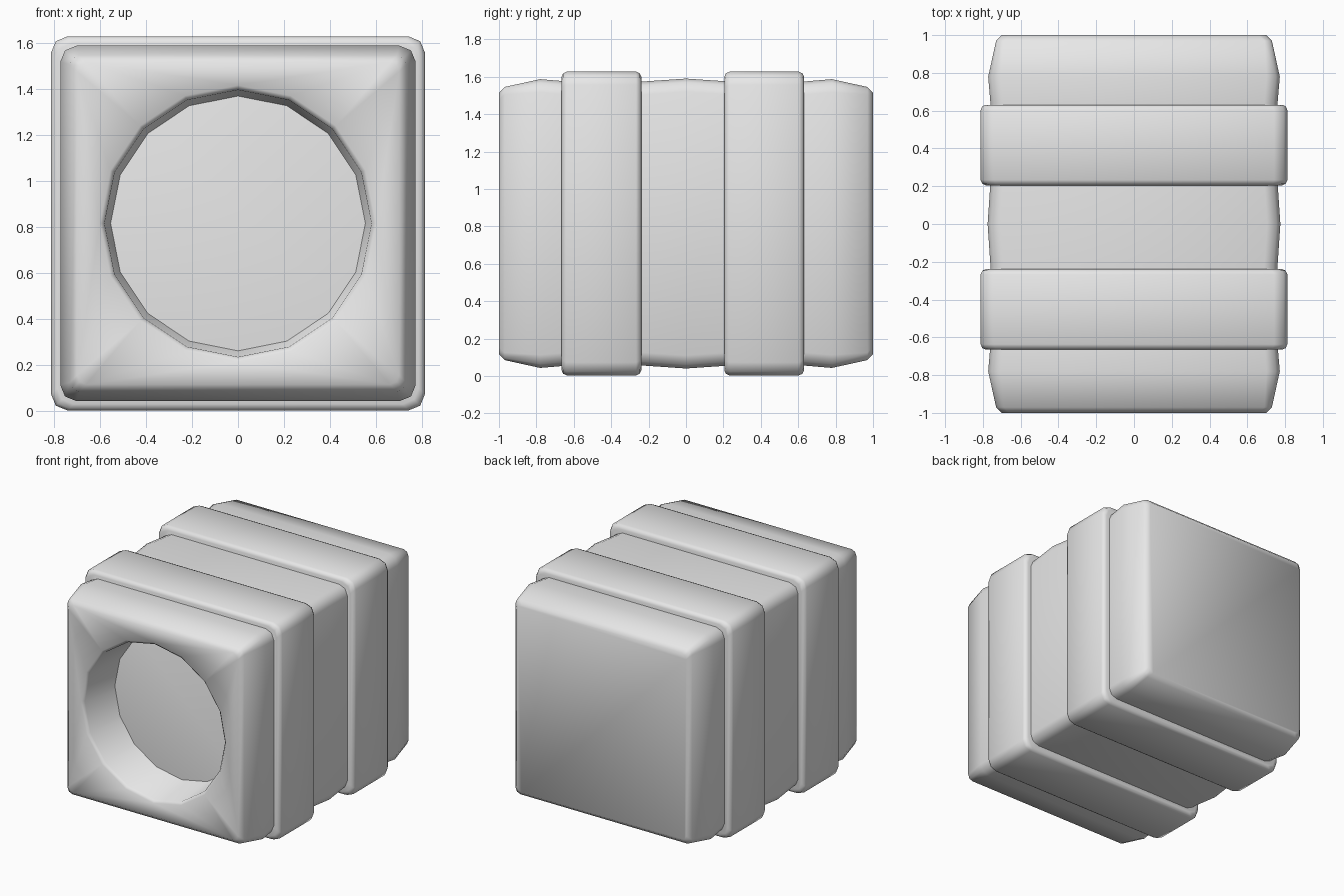
import bpy
import bmesh
from math import sin, cos, pi, radians

cube = bpy.data.objects.get("Cube")
if cube:
    bpy.data.objects.remove(cube, do_unlink=True)

MID_Z = 0.815

grey = bpy.data.materials.new("plain grey")
grey.use_nodes = True
grey.diffuse_color = (0.8, 0.8, 0.8, 1)
grey.node_tree.nodes["Principled BSDF"].inputs["Base Color"].default_value = (0.8, 0.8, 0.8, 1)


def square_ring(bm, y, half, radius):
    """Rounded square across the y axis, three points per corner."""
    ring = []
    for corner in range(4):
        turn = corner * pi / 2
        cx = (half - radius) * (1 if corner in (0, 3) else -1)
        cz = (half - radius) * (1 if corner in (0, 1) else -1)
        for step in range(3):
            a = turn + step * pi / 4
            ring.append(bm.verts.new((cx + radius * cos(a), y, MID_Z + cz + radius * sin(a))))
    return ring


def round_ring(bm, y, radius, sides=16):
    angles = [2 * pi * i / sides for i in range(sides)]
    return [bm.verts.new((radius * cos(a), y, MID_Z + radius * sin(a))) for a in angles]


def loft(bm, rings):
    for a, b in zip(rings, rings[1:]):
        for i in range(len(a)):
            j = (i + 1) % len(a)
            bm.faces.new((a[i], a[j], b[j], b[i]))


def ring_edges(bm, ring):
    return [bm.edges.get((v, ring[i - 1])) for i, v in enumerate(ring)]


def finish(bm, name):
    bmesh.ops.recalc_face_normals(bm, faces=bm.faces)
    mesh = bpy.data.meshes.new(name)
    bm.to_mesh(mesh)
    bm.free()
    mesh.materials.append(grey)
    obj = bpy.data.objects.new(name, mesh)
    bpy.context.collection.objects.link(obj)
    bpy.ops.object.select_all(action='DESELECT')
    obj.select_set(True)
    bpy.context.view_layer.objects.active = obj
    bpy.ops.object.shade_smooth_by_angle(angle=radians(60))


# Body: softly bulging square block with a tapered round bore in the front
half_profile = [(1.0, 0.70), (0.97, 0.73), (0.78, 0.772), (0.64, 0.76), (0.22, 0.76)]
profile = [(-y, h) for y, h in half_profile] + [(0, 0.775)] + half_profile[::-1]
bm = bmesh.new()
outer = [square_ring(bm, y, h, 0.07 if abs(y) < 0.9 else 0.04) for y, h in profile]
loft(bm, outer)
bm.faces.new(outer[-1])
bore = [round_ring(bm, y, r) for y, r in [(-1.0, 0.6), (-0.98, 0.58), (0.5, 0.455)]]
loft(bm, bore)
bm.faces.new(bore[-1])
rim = ring_edges(bm, outer[0]) + ring_edges(bm, bore[0])
bmesh.ops.triangle_fill(bm, edges=rim, use_beauty=True)
finish(bm, "body")

# Two raised bands around the body
for name, centre in (("front_band", -0.452), ("back_band", 0.418)):
    bm = bmesh.new()
    sections = [(-0.213, 0.785), (-0.205, 0.803), (-0.185, 0.812)]
    sections += [(-y, h) for y, h in sections[::-1]]
    rings = [square_ring(bm, centre + y, h, 0.07) for y, h in sections]
    loft(bm, rings)
    bm.faces.new(rings[0])
    bm.faces.new(rings[-1])
    finish(bm, name)
